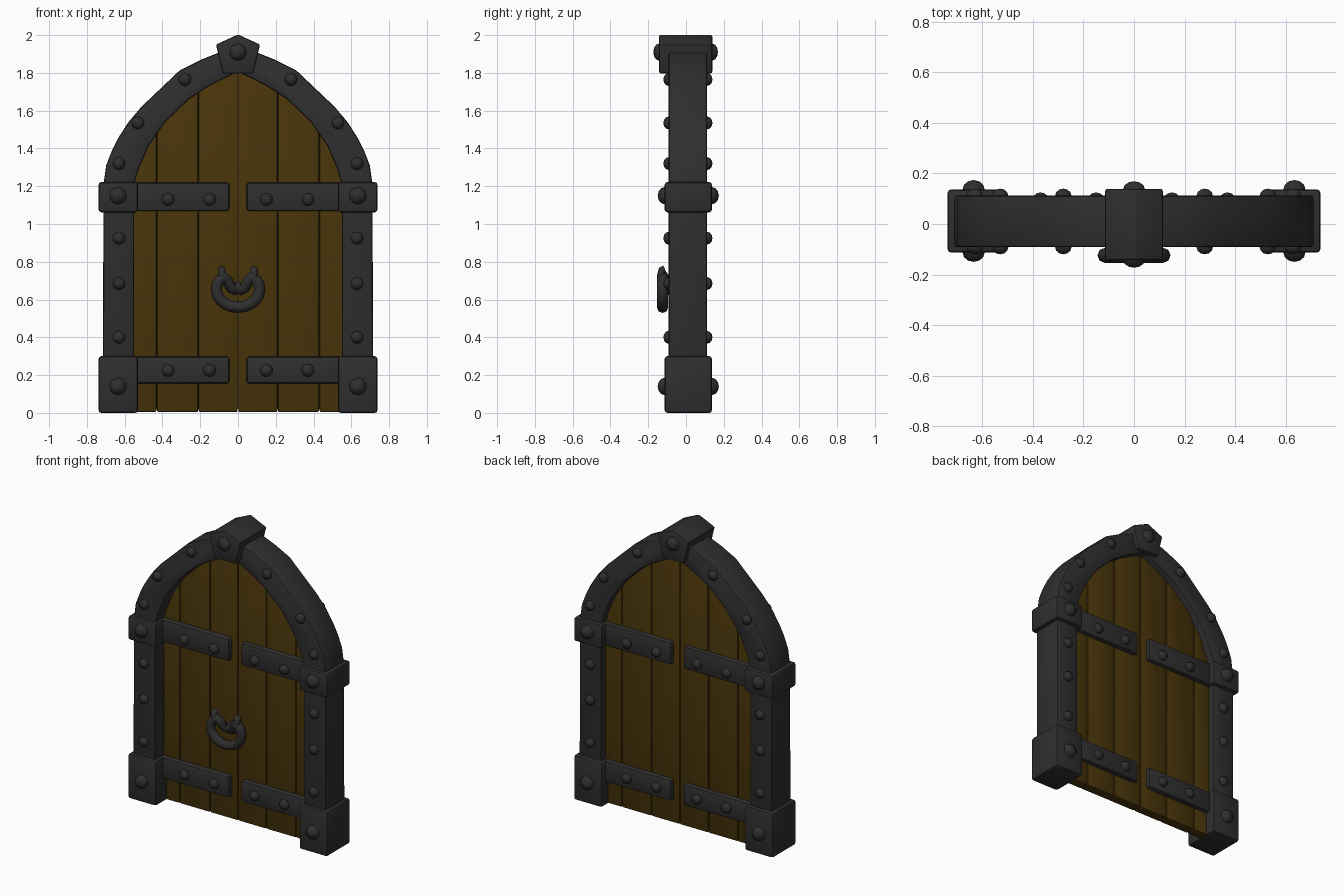
import bpy, bmesh, math
from mathutils import Matrix

cube = bpy.data.objects.get("Cube")
if cube:
    bpy.data.objects.remove(cube, do_unlink=True)


def material(name, rgb):
    m = bpy.data.materials.new(name)
    m.use_nodes = True
    m.diffuse_color = (*rgb, 1)
    m.node_tree.nodes["Principled BSDF"].inputs["Base Color"].default_value = (*rgb, 1)
    return m


IRON = material("dark iron", (0.028, 0.028, 0.028))
WOOD = material("brown wood", (0.068, 0.036, 0.003))
SEAM = material("dark seam", (0.015, 0.010, 0.003))


def finish(name, bm, mat):
    mesh = bpy.data.meshes.new(name)
    bm.to_mesh(mesh)
    bm.free()
    mesh.materials.append(mat)
    obj = bpy.data.objects.new(name, mesh)
    bpy.context.collection.objects.link(obj)
    bpy.ops.object.select_all(action='DESELECT')
    obj.select_set(True)
    bpy.context.view_layer.objects.active = obj
    bpy.ops.object.shade_smooth_by_angle(angle=math.radians(35))


def prism(name, outline, y0, y1, mat, bevel=0.01):
    """Extrude an x-z outline from y0 to y1 and soften its hard edges."""
    bm = bmesh.new()
    face = bm.faces.new([bm.verts.new((x, y0, z)) for x, z in outline])
    res = bmesh.ops.extrude_face_region(bm, geom=[face])
    moved = [v for v in res["geom"] if isinstance(v, bmesh.types.BMVert)]
    bmesh.ops.translate(bm, verts=moved, vec=(0, y1 - y0, 0))
    bmesh.ops.recalc_face_normals(bm, faces=bm.faces)
    if bevel:
        hard = [e for e in bm.edges if e.calc_face_angle(0) > 0.6]
        bmesh.ops.bevel(bm, geom=hard, offset=bevel, segments=2, profile=0.5,
                        affect='EDGES', clamp_overlap=True)
    finish(name, bm, mat)


def rect(x0, x1, z0, z1):
    return [(x0, z0), (x1, z0), (x1, z1), (x0, z1)]


def mirrored(points, s):
    return [(s * x, z) for x, z in points]


def rivets(name, places, y_front, y_back, radius, height):
    """Low domes on both faces, mirrored left and right."""
    bm = bmesh.new()
    for x, z in places:
        for s in ((-1, 1) if x else (1,)):
            for y in (y_front, y_back):
                m = (Matrix.Translation((s * x, y, z))
                     @ Matrix.Diagonal((radius, height, radius, 1))
                     @ Matrix.Rotation(math.pi / 2, 4, 'X'))
                bmesh.ops.create_uvsphere(bm, u_segments=10, v_segments=6,
                                          radius=1, matrix=m)
    finish(name, bm, IRON)


def tube(name, points, radius, closed=False):
    cu = bpy.data.curves.new(name, 'CURVE')
    cu.dimensions = '3D'
    cu.bevel_depth = radius
    cu.bevel_resolution = 2
    cu.use_fill_caps = True
    sp = cu.splines.new('POLY')
    sp.points.add(len(points) - 1)
    for p, co in zip(sp.points, points):
        p.co = (*co, 1)
    sp.use_cyclic_u = closed
    sp.use_smooth = True
    cu.materials.append(IRON)
    obj = bpy.data.objects.new(name, cu)
    bpy.context.collection.objects.link(obj)


# Arch curves, from springing line to crown
outer = [(.712, 1.21), (.698, 1.31), (.667, 1.39), (.637, 1.45), (.582, 1.537),
         (.512, 1.62), (.43, 1.698), (.31, 1.812), (.2, 1.868), (.1, 1.908), (0, 1.935)]
inner = [(.55, 1.21), (.53, 1.28), (.475, 1.41), (.385, 1.54),
         (.26, 1.66), (.17, 1.72), (.085, 1.765), (0, 1.805)]
hidden = [(.63, 1.21), (.615, 1.29), (.57, 1.4), (.48, 1.54), (.37, 1.66),
          (.25, 1.75), (.13, 1.82), (0, 1.87)]


def arch_height(x):
    for (xa, za), (xb, zb) in zip(hidden, hidden[1:]):
        if xb <= x <= xa:
            return za + (zb - za) * (x - xa) / (xb - xa)
    return hidden[0][1]


SIDES = ((1, "left"), (-1, "right"))
seams = [0, .21, .43, .62]
for s, side in SIDES:
    # Frame post and half arch
    post = [(.716, .02)] + outer + inner[::-1] + [(.55, .02)]
    prism(f"{side}_frame", mirrored(post, s), -.092, .112, IRON, .012)

    # Planks following the arch, with a dark core behind the gaps
    for i, (a, b) in enumerate(zip(seams, seams[1:])):
        x0, x1 = a + .002, b - .002
        tops = [x1 + (x0 - x1) * t / 4 for t in range(5)]
        plank = [(x0, .005), (x1, .005)] + [(x, arch_height(x)) for x in tops]
        prism(f"{side}_plank_{i + 1}", mirrored(plank, s), 0, .066, WOOD, .006)
    core = [(0, .02), (.61, .02)] + hidden
    prism(f"{side}_door_core", mirrored(core, s), .01, .056, SEAM, 0)

    # Corner blocks and hinge straps at two heights
    for level, z0, z1, strap0 in (("lower", 0, .3, .155), ("upper", 1.062, 1.222, 1.068)):
        prism(f"{side}_{level}_block", mirrored(rect(.53, .738, z0, z1), s),
              -.113, .137, IRON, .014)
        prism(f"{side}_{level}_strap", mirrored(rect(.045, .56, strap0, z1 - .002), s),
              -.036, .097, IRON, .016)

    # Cuff around the ring end
    cuff = [(-.115, .69), (-.128, .705), (-.133, .73), (-.128, .755), (-.112, .762)]
    tube(f"{side}_cuff", [(s * .085, y, z) for y, z in cuff], .02)

# Keystone
prism("keystone", [(-.08, 1.797), (.08, 1.797), (.117, 1.95), (0, 2.003), (-.117, 1.95)],
      -.143, .139, IRON, .01)

# Rivets
rivets("frame_rivets", [(.28, 1.765), (.53, 1.535), (.63, 1.32), (.63, .925),
                        (.63, .685), (.63, .4)], -.092, .112, .034, .028)
rivets("strap_rivets", [(x, z) for x in (.15, .37) for z in (.225, 1.13)],
       -.036, .097, .034, .028)
rivets("block_rivets", [(.635, .14), (.635, 1.15)], -.113, .137, .046, .037)
rivets("keystone_rivet", [(0, 1.91)], -.143, .139, .045, .03)

# Pull ring with ends curling inward and back to a mounting stub
ring = []
for k in range(17):
    a = math.radians(130 + 280 * k / 16)
    ring.append((.115 * math.cos(a), -.124, .653 + .094 * math.sin(a)))
curl = [(.055, -.11, .7), (.035, -.095, .66), (.018, -.085, .65)]
ring += curl + [(0, -.08, .67)] + [(-x, y, z) for x, y, z in curl[::-1]]
tube("pull_ring", ring, .03, closed=True)
tube("ring_mount", [(0, -.08, .66), (0, .02, .66)], .03)
